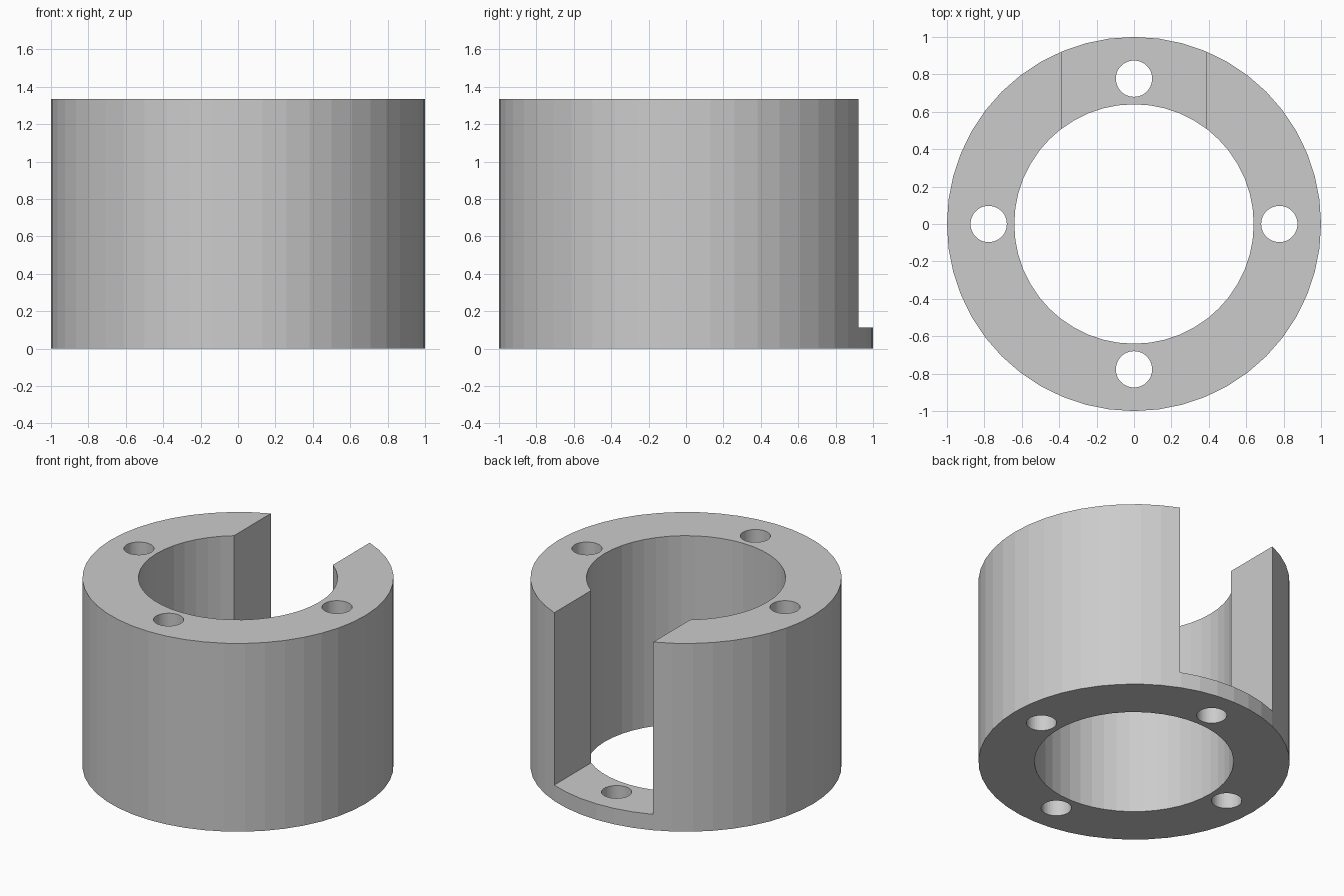
import bpy
import math

if "Cube" in bpy.data.objects:
    bpy.data.objects.remove(bpy.data.objects["Cube"], do_unlink=True)

HEIGHT, OUTER_R, BORE_R = 1.335, 1.0, 0.64
HOLE_R, HOLE_CIRCLE = 0.097, 0.777
SLOT_HALF, SLOT_FLOOR = 0.388, 0.113

grey = bpy.data.materials.new("plain grey")
grey.use_nodes = True
colour = (0.6, 0.6, 0.6, 1)
grey.diffuse_color = colour
grey.node_tree.nodes["Principled BSDF"].inputs["Base Color"].default_value = colour


def cylinder(name, radius, depth, sides, x=0, y=0):
    bpy.ops.mesh.primitive_cylinder_add(
        vertices=sides, radius=radius, depth=depth, location=(x, y, HEIGHT / 2))
    obj = bpy.context.object
    obj.name = name
    obj.data.materials.append(grey)
    return obj


def cut(target, cutter):
    cutter.hide_render = True
    mod = target.modifiers.new(cutter.name, 'BOOLEAN')
    mod.operation = 'DIFFERENCE'
    mod.solver = 'EXACT'
    mod.object = cutter
    bpy.context.view_layer.objects.active = target
    bpy.ops.object.modifier_apply(modifier=mod.name)
    bpy.data.objects.remove(cutter, do_unlink=True)


# Thick ring body with a central bore
collar = cylinder("slotted_collar", OUTER_R, HEIGHT, 48)
cut(collar, cylinder("bore_cutter", BORE_R, HEIGHT * 2, 48))

# Four through holes spaced around the wall
for i in range(4):
    a = i * math.pi / 2
    cut(collar, cylinder("hole_cutter", HOLE_R, HEIGHT * 2, 48,
                         HOLE_CIRCLE * math.cos(a), HOLE_CIRCLE * math.sin(a)))

# Slot through the back wall, leaving a thin floor
bpy.ops.mesh.primitive_cube_add(size=1, location=(0, 0.85, SLOT_FLOOR + 1))
slot = bpy.context.object
slot.name = "slot_cutter"
slot.scale = (SLOT_HALF * 2, 1.1, 2)
slot.data.materials.append(grey)
bpy.context.view_layer.update()
cut(collar, slot)
